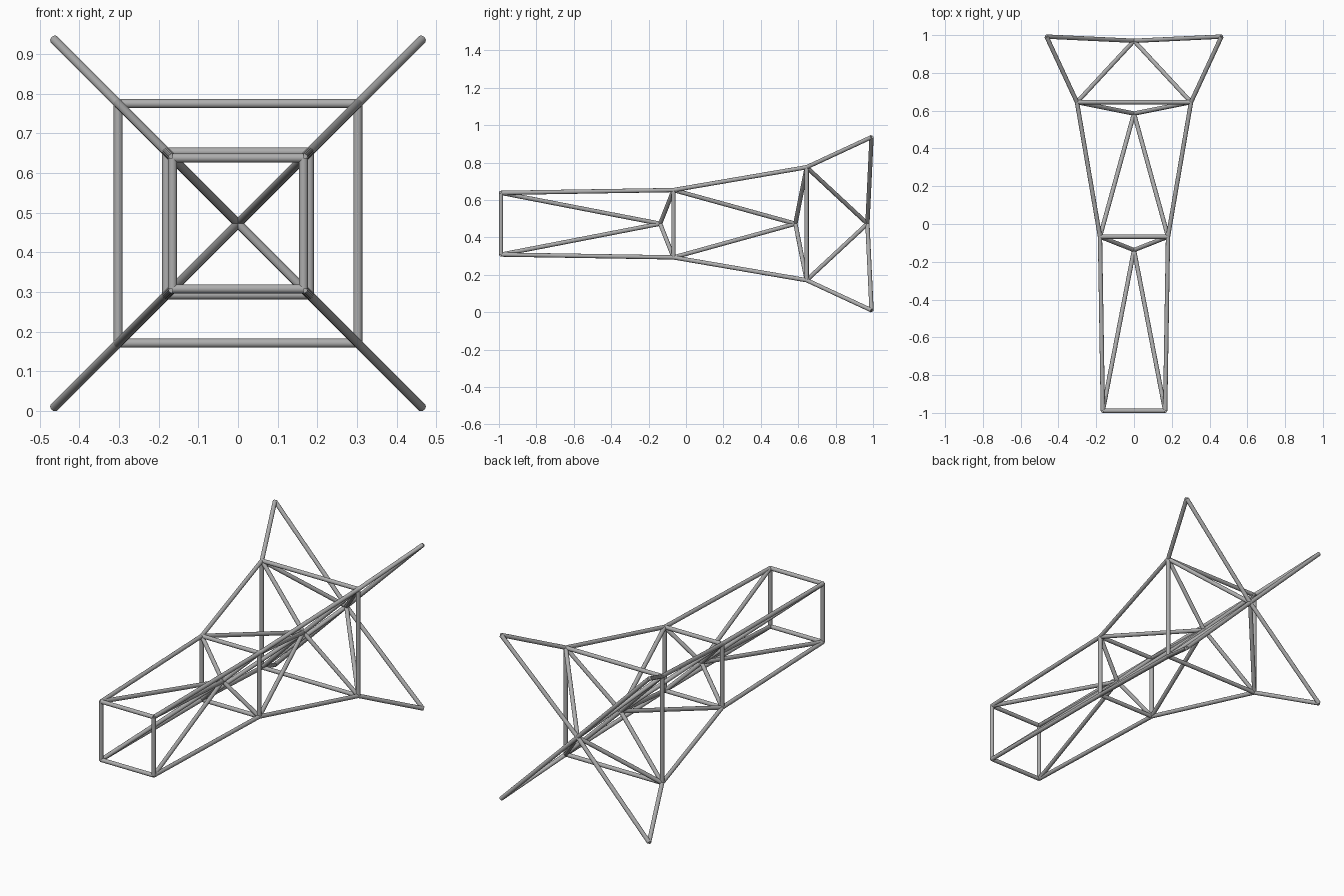
import bpy
import bmesh
from mathutils import Vector

cube = bpy.data.objects.get("Cube")
if cube:
    bpy.data.objects.remove(cube, do_unlink=True)

MID = 0.473      # height of the long axis
RADIUS = 0.0114  # strut radius
SIDES = 16

steel = bpy.data.materials.new("steel grey")
steel.use_nodes = True
grey = (0.42, 0.42, 0.42, 1)
steel.diffuse_color = grey
steel.node_tree.nodes["Principled BSDF"].inputs["Base Color"].default_value = grey


def square(y, half):
    """Four corners of a square frame, in order around the axis."""
    return [Vector((sx * half, y, MID + sz * half))
            for sx, sz in ((-1, -1), (1, -1), (1, 1), (-1, 1))]


def struts(name, pairs):
    """One object made of a round tube between each pair of points."""
    bm = bmesh.new()
    for a, b in pairs:
        axis = b - a
        turn = axis.to_track_quat('Z', 'Y').to_matrix().to_4x4()
        turn.translation = (a + b) / 2
        bmesh.ops.create_cone(bm, cap_ends=True, segments=SIDES, radius1=RADIUS,
                              radius2=RADIUS, depth=axis.length, matrix=turn)
    # Round sides are smooth, end caps stay flat
    for face in bm.faces:
        face.smooth = len(face.verts) == 4
    mesh = bpy.data.meshes.new(name)
    bm.to_mesh(mesh)
    bm.free()
    mesh.materials.append(steel)
    obj = bpy.data.objects.new(name, mesh)
    bpy.context.collection.objects.link(obj)


def loop(corners):
    return list(zip(corners, corners[1:] + corners[:1]))


# Square stations along the axis, and the free tips at the back
front = square(-0.989, 0.165)
middle = square(-0.067, 0.180)
rear = square(0.645, 0.302)
tips = square(0.992, 0.463)

# Square frames
struts("front_frame", loop(front))
struts("middle_frame", loop(middle))
struts("rear_frame", loop(rear))

# Each bay: corner rails, and braces meeting at a hub on the axis
bays = (("front_bay", front, middle, -0.138),
        ("middle_bay", middle, rear, 0.585),
        ("flared_bay", rear, tips, 0.970))
for name, near, far, hub_y in bays:
    hub = Vector((0, hub_y, MID))
    struts(name + "_rails", list(zip(near, far)))
    struts(name + "_near_braces", [(p, hub) for p in near])
    struts(name + "_far_braces", [(p, hub) for p in far])
